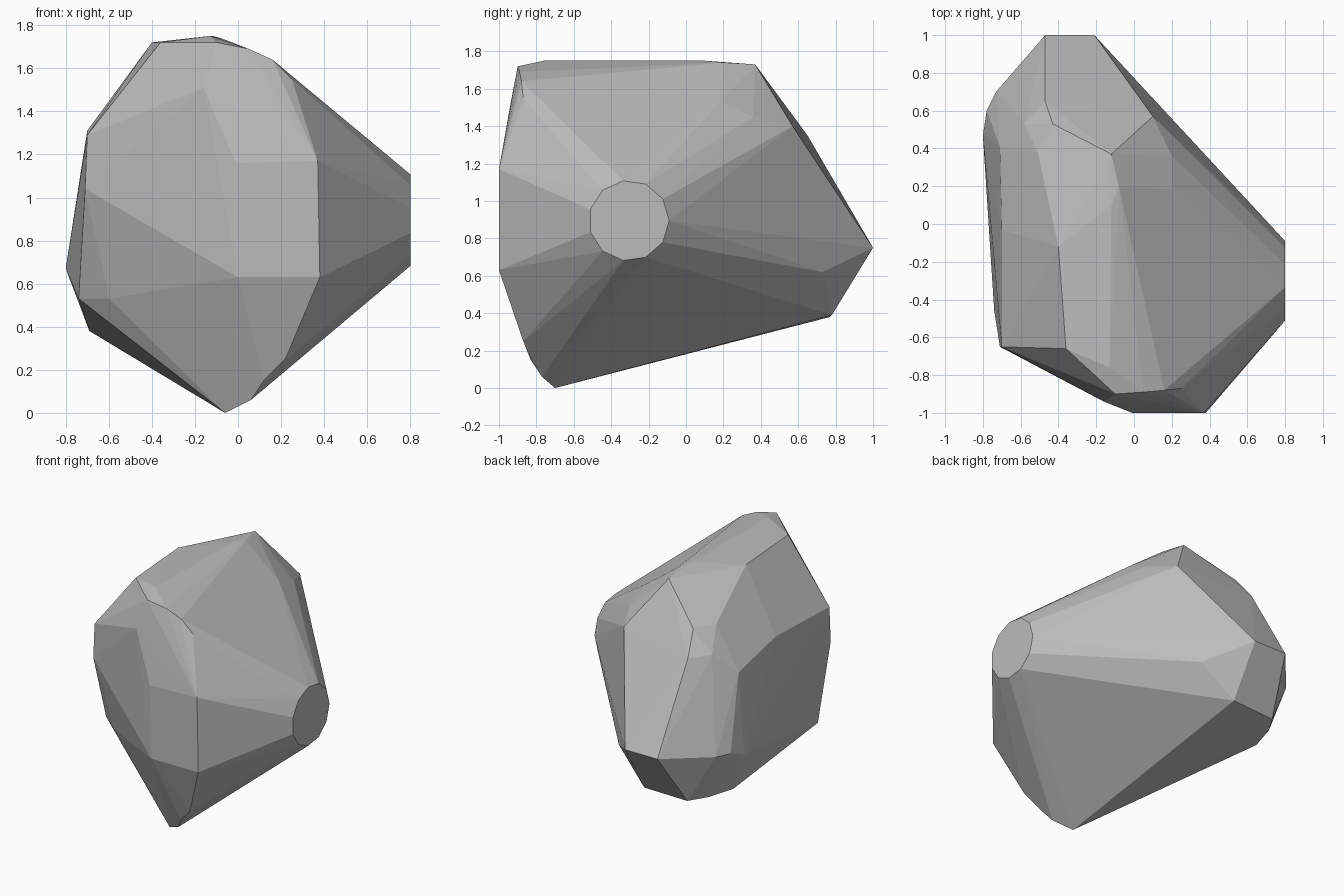
import bpy
import bmesh
import math
from mathutils import Vector

# Remove the default cube only
default_cube = bpy.data.objects.get("Cube")
if default_cube:
    bpy.data.objects.remove(default_cube, do_unlink=True)


def make_material(name, color):
    material = bpy.data.materials.new(name)
    material.use_nodes = True
    material.diffuse_color = color
    shader = next(n for n in material.node_tree.nodes if n.type == "BSDF_PRINCIPLED")
    shader.inputs["Base Color"].default_value = color
    shader.inputs["Roughness"].default_value = 0.9
    return material


def round_facet(center, radius, sides):
    """Ring of corners for the round cut on the +x end."""
    ring = []
    for i in range(sides):
        angle = math.tau * i / sides
        offset = Vector((0, math.cos(angle), math.sin(angle)))
        ring.append(Vector(center) + offset * radius)
    return ring


def hull_object(name, corners, material):
    """Flat-shaded convex boulder wrapped around its corner points."""
    bm = bmesh.new()
    for corner in corners:
        bm.verts.new(corner)
    result = bmesh.ops.convex_hull(bm, input=list(bm.verts))
    loose = {g for g in result["geom_interior"] + result["geom_unused"]
             if isinstance(g, bmesh.types.BMVert)}
    bmesh.ops.delete(bm, geom=list(loose), context="VERTS")
    # Merge the nearly coplanar triangles into clean facets
    bmesh.ops.dissolve_limit(bm, angle_limit=math.radians(1),
                             verts=list(bm.verts), edges=list(bm.edges))
    bmesh.ops.recalc_face_normals(bm, faces=list(bm.faces))
    mesh = bpy.data.meshes.new(name)
    bm.to_mesh(mesh)
    bm.free()
    mesh.materials.append(material)
    mesh.shade_flat()
    boulder = bpy.data.objects.new(name, mesh)
    bpy.context.scene.collection.objects.link(boulder)
    return boulder


# Upright facet at the front
front_facet = [(0, -1, .63), (.38, -1, .63), (.37, -1, 1.17), (-.01, -1, 1.16)]

# Pointed foot and the chipped edge rising from it
foot = [(-.06, -.7, 0), (.06, -.77, .06), (.12, -.83, .15), (.22, -.87, .25)]

# Sloping underside at the back
underside = [(-.21, .78, .39), (-.55, .77, .38), (-.63, .64, .38), (-.69, .44, .38)]

# Back ridge
back = [(-.47, 1, .75), (-.21, 1, .75), (.03, .73, .62), (.1, .57, 1.4)]

# Wall on the -x side
side_wall = [(-.7, -.65, 1.29), (-.71, -.65, 1.04), (-.74, -.46, .53),
             (-.6, -.58, .53), (-.8, .47, .67), (-.78, .6, .72),
             (-.73, .7, .72), (-.71, .41, 1.22), (-.7, -.03, 1.31)]

# Worn crown, from the front brow to the back shoulder
brow = [(-.1, -.9, 1.72), (-.16, -.94, 1.51), (.05, -.89, 1.69),
        (.16, -.88, 1.64), (.25, -.87, 1.55), (-.36, -.66, 1.72)]
crown = [(-.13, -.76, 1.75), (-.12, .1, 1.75), (-.08, .2, 1.74),
         (-.12, .37, 1.73), (-.4, -.12, 1.72)]
shoulder = [(-.51, .38, 1.51), (-.43, .53, 1.51), (-.58, .53, 1.36),
            (-.47, .65, 1.35), (.2, .36, 1.45), (.2, .18, 1.53)]

# Round cut on the +x end
end_cut = round_facet((.8, -.305, .895), .215, 11)

stone_gray = make_material("stone gray", (.5, .5, .5, 1))
hull_object("boulder", front_facet + foot + underside + back + side_wall
            + brow + crown + shoulder + end_cut, stone_gray)
